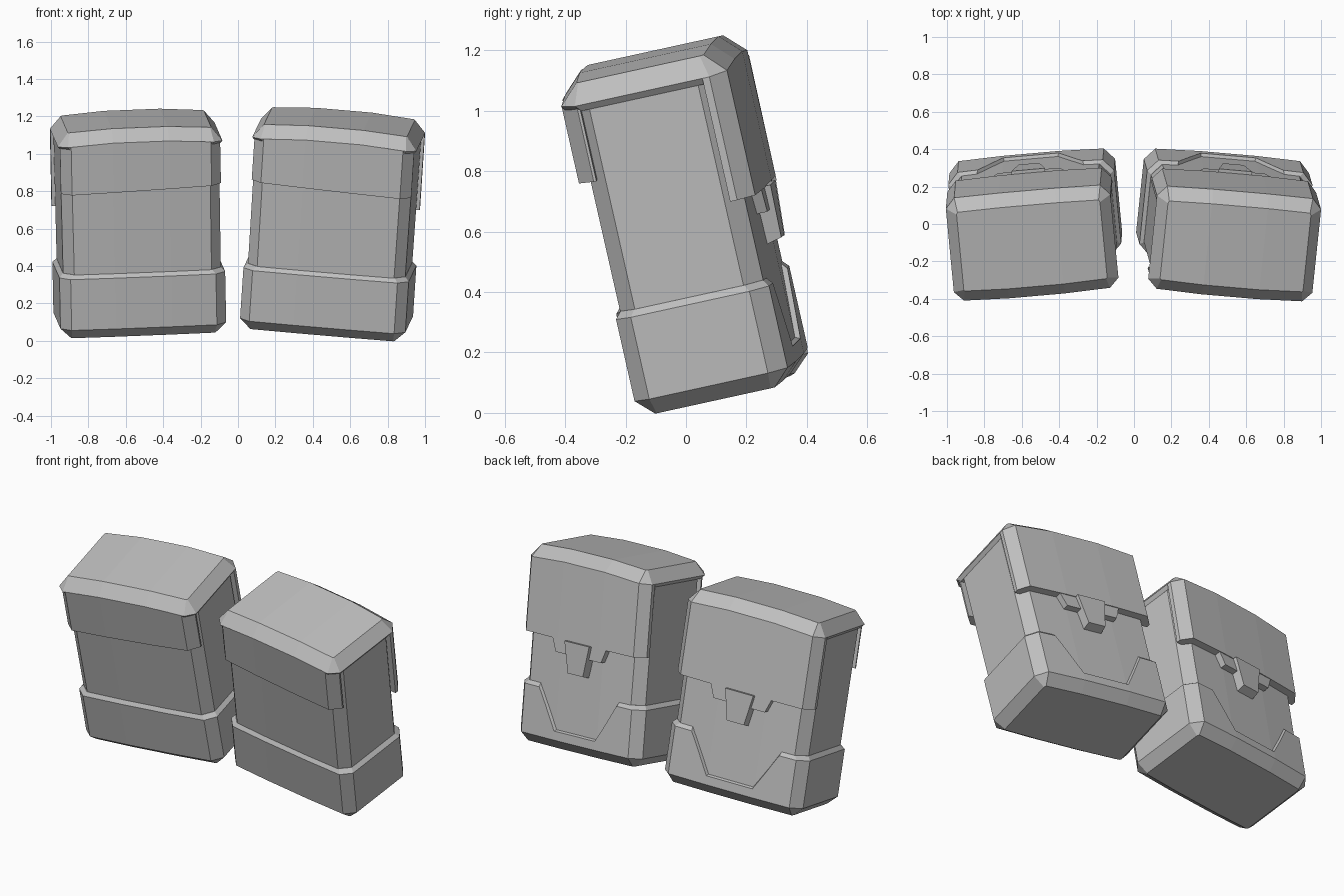
import bpy, bmesh, math
from mathutils import Matrix, Vector

if "Cube" in bpy.data.objects:
    bpy.data.objects.remove(bpy.data.objects["Cube"])

grey = bpy.data.materials.new("warm_grey")
grey.diffuse_color = (0.52, 0.52, 0.52, 1)
grey.use_nodes = True
grey.node_tree.nodes["Principled BSDF"].inputs["Base Color"].default_value = grey.diffuse_color


def add_object(name, bm, matrix):
    bmesh.ops.recalc_face_normals(bm, faces=bm.faces)
    mesh = bpy.data.meshes.new(name)
    bm.to_mesh(mesh)
    bm.free()
    mesh.materials.append(grey)
    obj = bpy.data.objects.new(name, mesh)
    bpy.context.collection.objects.link(obj)
    obj.matrix_world = matrix
    return obj


def section(hw, hd, c):
    """Rectangle with cut corners and a slightly bowed front and back."""
    xs = [-(hw - c), -0.15, 0.15, hw - c]
    bow = [0, 0.008, 0.008, 0]
    front = [(x, -hd - b * 0.7) for x, b in zip(xs, bow)]
    back = [(x, hd + 0.007 + b) for x, b in zip(xs, bow)][::-1]
    return front + [(hw, -hd + c), (hw, hd - c)] + back + [(-hw, hd - c), (-hw, -hd + c)]


def hump(x):
    return 0.025 * (1 - (x / 0.45) ** 2)


def loft(name, rings, matrix):
    """rings: (section, height, function of x added to the height)"""
    bm = bmesh.new()
    loops = [[bm.verts.new((x, y, z + (f(x) if f else 0))) for x, y in sec]
             for sec, z, f in rings]
    n = len(loops[0])
    for a, b in zip(loops, loops[1:]):
        for i in range(n):
            j = (i + 1) % n
            bm.faces.new((a[i], a[j], b[j], b[i]))
    for ring in (loops[0], loops[-1]):
        for q in ((11, 0, 9, 10), (0, 1, 8, 9), (1, 2, 7, 8), (2, 3, 6, 7), (3, 4, 5, 6)):
            bm.faces.new([ring[i] for i in q])
    return add_object(name, bm, matrix)


def plate(name, inner, outer, matrix):
    """Solid between two matching outlines of (x, y, z) points."""
    bm = bmesh.new()
    a = [bm.verts.new(p) for p in inner]
    b = [bm.verts.new(p) for p in outer]
    n = len(a)
    bm.faces.new(a)
    bm.faces.new(b[::-1])
    for i in range(n):
        j = (i + 1) % n
        bm.faces.new((a[i], a[j], b[j], b[i]))
    return add_object(name, bm, matrix)


def pouch(side, matrix, slant):
    # main body
    loft(side + "_body", [(section(0.422, 0.24, 0.055), 0.06, None),
                          (section(0.427, 0.24, 0.055), 1.06, None)], matrix)

    # lower pocket with chamfered base and lip
    wide = section(0.445, 0.257, 0.055)
    pocket = loft(side + "_pocket", [
        (section(0.388, 0.20, 0.006), 0, None),
        (wide, 0.055, None),
        (wide, 0.333, None),
        (section(0.424, 0.239, 0.052), 0.355, None)], matrix)

    # scooped opening in the back of the pocket
    def scoop(y, o):
        return [(-0.32 - o, y, 0.42), (-0.27 - o, y, 0.333), (-0.14 - o * 0.6, y, 0.12 - o),
                (0.14 + o * 0.6, y, 0.12 - o), (0.27 + o, y, 0.333), (0.32 + o, y, 0.42)]
    cutter = plate(side + "_scoop_cutter", scoop(0.215, -0.01), scoop(0.31, 0.03), matrix)
    cutter.hide_render = True
    cutter.hide_set(True)
    cut = pocket.modifiers.new("scoop", 'BOOLEAN')
    cut.operation = 'DIFFERENCE'
    cut.solver = 'EXACT'
    cut.object = cutter

    # lid with overhanging rim and chamfered top
    cover = section(0.442, 0.279, 0.05)
    loft(side + "_lid", [
        (section(0.427, 0.262, 0.05), 1.035, None),
        (cover, 1.055, hump),
        (section(0.385, 0.213, 0.006), 1.12, hump)], matrix)

    # front flap, flush with the sides and slanted along its lower edge
    front = [(x, min(y, -0.215)) for x, y in section(0.43, 0.279, 0.055)]
    loft(side + "_front_flap", [(front, 0.81, lambda x: slant * x),
                                (front, 1.055, hump)], matrix)

    # back flap wrapping the corners
    back = [(x, max(y, 0.205)) for x, y in cover]
    loft(side + "_back_flap", [(back, 0.637, None), (back, 1.055, hump)], matrix)

    # flap tab and wedge buckle
    def trapezoid(top, low, z1, z0, y1, y0):
        return [(-top, y1, z1), (top, y1, z1), (low, y0, z0), (-low, y0, z0)]
    plate(side + "_flap_tab", trapezoid(0.20, 0.165, 0.65, 0.56, 0.22, 0.22),
          trapezoid(0.20, 0.165, 0.65, 0.56, 0.29, 0.29), matrix)
    plate(side + "_buckle", trapezoid(0.09, 0.06, 0.64, 0.44, 0.22, 0.22),
          trapezoid(0.09, 0.055, 0.64, 0.46, 0.312, 0.305), matrix)


def placement(loc, yaw, lean, roll):
    r = math.radians
    return (Matrix.Translation(Vector(loc)) @ Matrix.Rotation(r(yaw), 4, 'Z')
            @ Matrix.Rotation(r(lean), 4, 'X') @ Matrix.Rotation(r(roll), 4, 'Y'))


# leaning pair of pouches
pouch("left", placement((-0.524, 0.125, 0.072), 5.5, 12.3, -2.3), 0.03)
pouch("right", placement((0.470, 0.125, 0.073), -6, 12.3, 5), -0.03)
